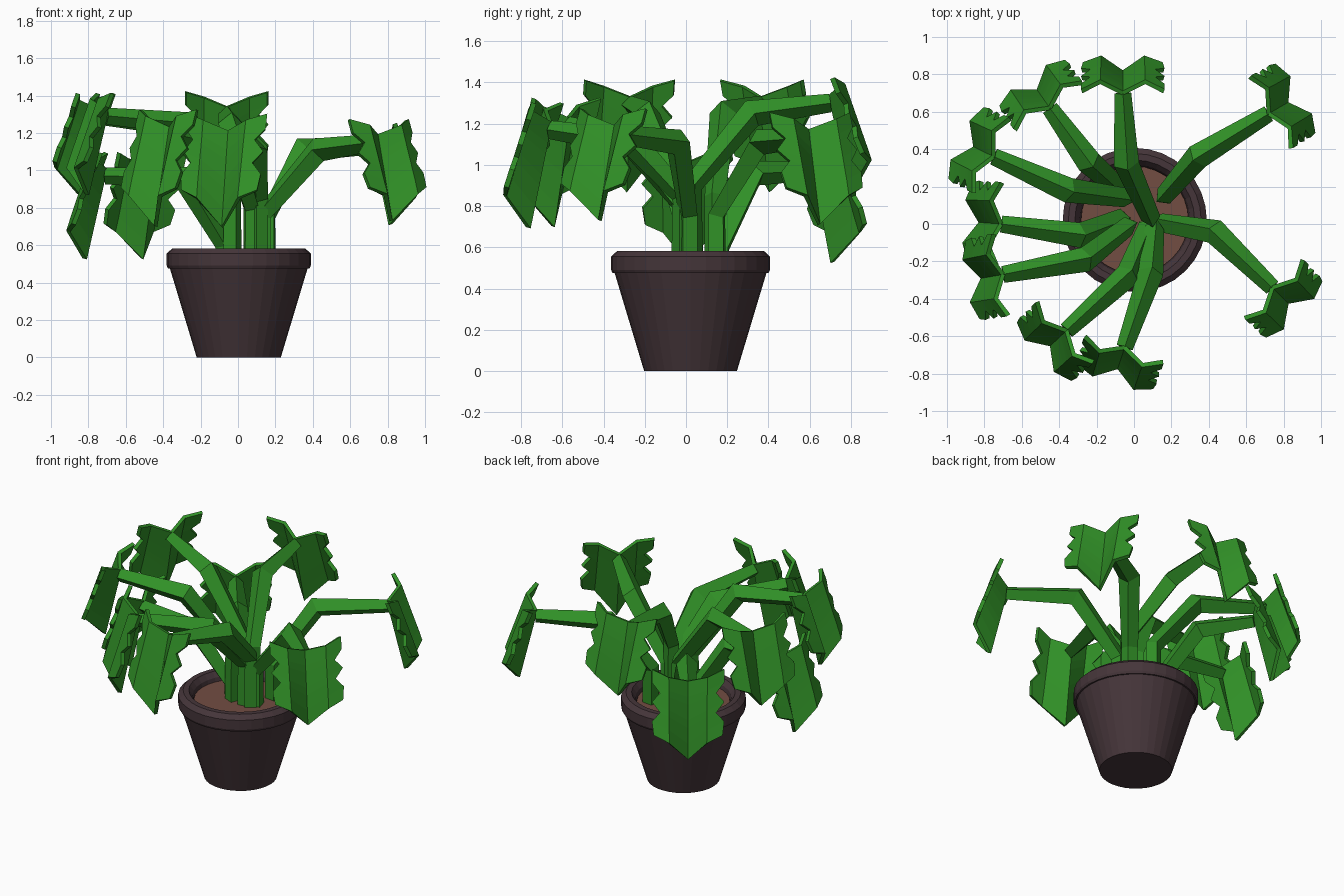
import bpy, bmesh, math
from mathutils import Vector

if "Cube" in bpy.data.objects:
    bpy.data.objects.remove(bpy.data.objects["Cube"])


def material(name, rgb):
    m = bpy.data.materials.new(name)
    m.diffuse_color = (*rgb, 1)
    m.use_nodes = True
    m.node_tree.nodes["Principled BSDF"].inputs["Base Color"].default_value = m.diffuse_color
    return m


GREEN = material("leaf_green", (0.03, 0.28, 0.02))
POT = material("pot_brown", (0.06, 0.036, 0.042))
SOIL = material("soil_brown", (0.17, 0.075, 0.055))


def finish(bm, name, mat):
    bmesh.ops.recalc_face_normals(bm, faces=bm.faces[:])
    me = bpy.data.meshes.new(name)
    bm.to_mesh(me)
    bm.free()
    ob = bpy.data.objects.new(name, me)
    me.materials.append(mat)
    bpy.context.collection.objects.link(ob)
    return ob


def bridge(bm, rings):
    """Skin a list of equal vertex rings."""
    for a, b in zip(rings, rings[1:]):
        n = len(a)
        for i in range(n):
            j = (i + 1) % n
            bm.faces.new((a[i], a[j], b[j], b[i]))


def lathe(name, profile, mat, cx, cy, sides=32):
    bm = bmesh.new()
    rings = []
    for r, z in profile:
        rings.append([bm.verts.new((cx + r * math.cos(2 * math.pi * k / sides),
                                    cy + r * math.sin(2 * math.pi * k / sides), z))
                      for k in range(sides)])
    bridge(bm, rings)
    bm.faces.new(rings[0])
    bm.faces.new(rings[-1])
    return finish(bm, name, mat)


def stem(name, points, radii):
    """Tapered four-sided stalk with its ridge on top, mitred at the bends."""
    pts = [Vector(p) for p in points]
    flat = pts[-1] - pts[0]
    side = Vector((-flat.y, flat.x, 0)).normalized()
    bm = bmesh.new()
    rings = []
    for i, (p, r) in enumerate(zip(pts, radii)):
        d = Vector((0, 0, 0))
        if i > 0:
            d += (p - pts[i - 1]).normalized()
        if i < len(pts) - 1:
            d += (pts[i + 1] - p).normalized()
        d.normalize()
        s = (side - d * side.dot(d)).normalized()
        up = d.cross(s)
        rings.append([bm.verts.new(p + o * r) for o in (s, up, -s, -up)])
    bridge(bm, rings)
    bm.faces.new(rings[0])
    bm.faces.new(rings[-1])
    return finish(bm, name, GREEN)


# wing outline: (position down the leaf, how far the wing reaches past the fold)
TEETH = [(0, 1), (.2, 1), (.3, .5), (.5, 1), (.6, .5), (.8, 1), (1, .9)]


def leaf(name, at, azimuth, length):
    """Drooping leaf with an M section: sunken midrib, two folds, toothed wings."""
    a = math.radians(azimuth)
    out = Vector((math.cos(a), math.sin(a), 0))
    side = Vector((-math.sin(a), math.cos(a), 0))
    bm = bmesh.new()

    def vert(v):
        return bm.verts.new(Vector(at) + side * v.x + out * v.y
                            + Vector((0, 0, v.z * length)))

    mid = [vert(Vector((0, .11 * t, -.46 * t))) for t, _ in TEETH]
    for sx in (-1, 1):
        fold, edge = [], []
        for t, k in TEETH:
            f = Vector((sx * .12, .06 + .13 * t, .05 - .37 * t))
            w = Vector((sx * .22, .01 + .14 * t, .08 - .36 * t))
            fold.append(vert(f))
            edge.append(vert(f.lerp(w, k)))
        for i in range(len(TEETH) - 1):
            bm.faces.new((mid[i], mid[i + 1], fold[i + 1], fold[i]))
            bm.faces.new((fold[i], fold[i + 1], edge[i + 1], edge[i]))
    ob = finish(bm, name, GREEN)
    mod = ob.modifiers.new("thickness", 'SOLIDIFY')
    mod.thickness = .025
    mod.offset = 0


# Pot and soil
lathe("pot", [(.225, 0), (.368, .475), (.378, .475), (.385, .49), (.385, .555),
              (.355, .583), (.32, .583), (.295, .55), (.285, .50)], POT, .004, .022)
lathe("soil", [(.287, .49), (.287, .525)], SOIL, .004, .022)

# Fronds: stalk base x,y / top of the upright part / elbow / leaf joint /
# leaf azimuth / leaf length factor
FRONDS = [
    ((.16, .15), .76, (.34, .36, 1.11), (.72, .59, 1.13), 30, 1),
    ((.13, .01), .76, (.43, -.04, 1.11), (.74, -.34, 1.15), -45, 1),
    ((.11, -.02), .85, (.09, -.26, 1.11), (-.05, -.66, 1.17), 252, 1.12),
    ((.07, -.02), .80, (-.03, -.27, 1.11), (-.36, -.57, 1.19), 223, 1.15),
    ((-.03, -.01), .85, (-.26, -.19, 1.25), (-.70, -.27, 1.29), 190, 1),
    ((-.07, .03), .60, (-.29, -.06, .96), (-.71, .00, .97), 176, 1.05),
    ((-.04, .14), .85, (-.35, .18, 1.25), (-.75, .36, 1.29), 154, 1),
    ((-.06, .17), .60, (-.24, .33, .96), (-.45, .62, .97), 125, 1.05),
    ((.09, .03), .90, (-.04, .32, 1.25), (-.06, .70, 1.30), 90, 1),
]
for n, (base, bend, elbow, joint, az, length) in enumerate(FRONDS, 1):
    stem(f"stem_{n}", [(*base, .50), (*base, bend), elbow, joint],
         [.052, .052, .068, .045])
    leaf(f"leaf_{n}", Vector(joint) + Vector((0, 0, .04)), az, length)
